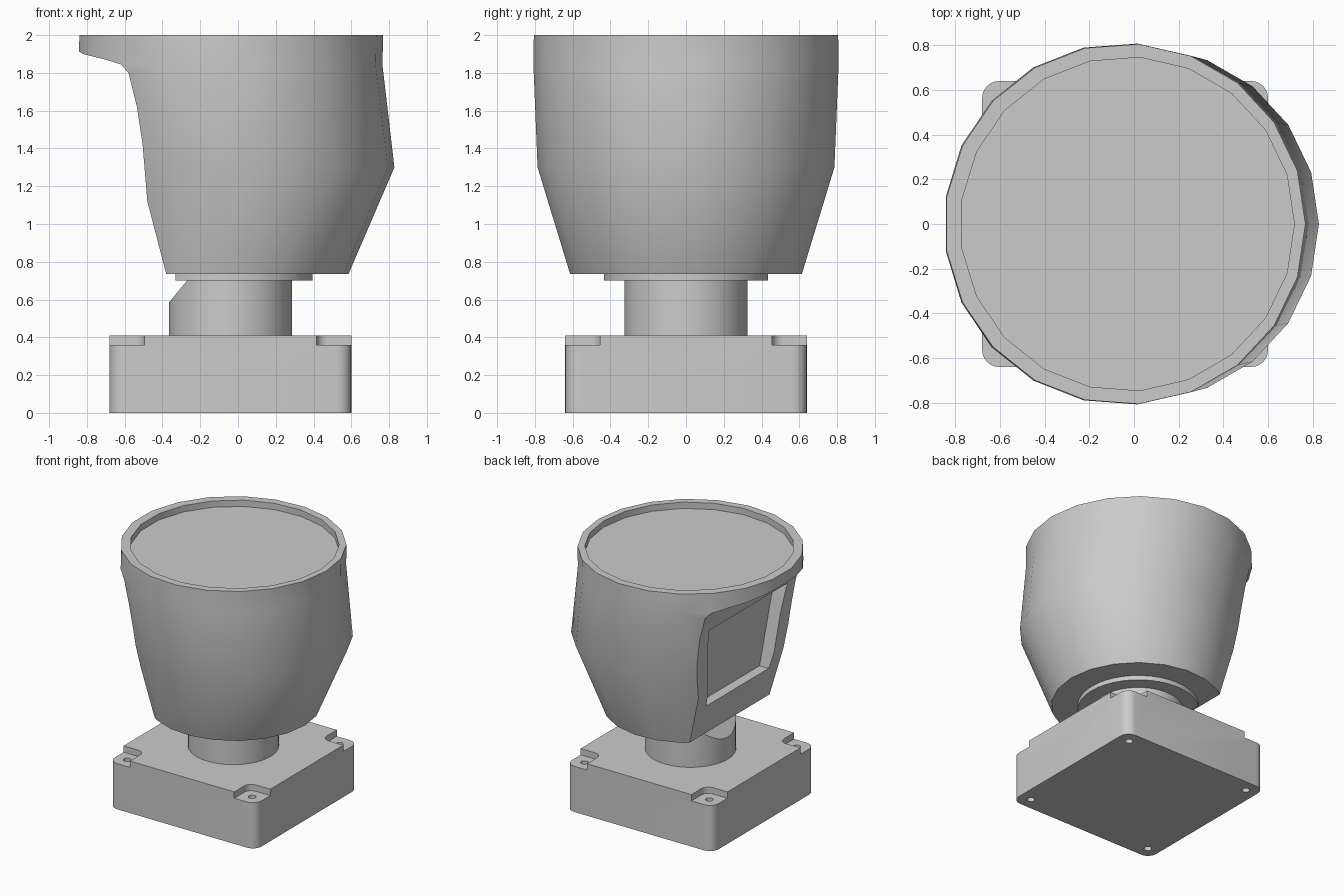
import bpy, bmesh
from math import sin, cos, pi

if "Cube" in bpy.data.objects:
    bpy.data.objects.remove(bpy.data.objects["Cube"])


def loft(name, rings):
    """Closed solid through rings holding equal numbers of 3D points."""
    bm = bmesh.new()
    vs = [[bm.verts.new(p) for p in r] for r in rings]
    n = len(vs[0])
    for a, b in zip(vs, vs[1:]):
        for i in range(n):
            j = (i + 1) % n
            bm.faces.new((a[i], a[j], b[j], b[i]))
    bm.faces.new(vs[0])
    bm.faces.new(vs[-1])
    bmesh.ops.recalc_face_normals(bm, faces=bm.faces)
    me = bpy.data.meshes.new(name)
    bm.to_mesh(me)
    bm.free()
    ob = bpy.data.objects.new(name, me)
    bpy.context.collection.objects.link(ob)
    return ob


def circle(cx, cy, z, r, n):
    return [(cx + r * cos(2 * pi * i / n), cy + r * sin(2 * pi * i / n), z) for i in range(n)]


def cylinder(name, cx, cy, z0, z1, r, n=40):
    return loft(name, [circle(cx, cy, z, r, n) for z in (z0, z1)])


def rounded_box(name, cx, cy, hx, hy, z0, z1, r, k=6):
    pts = []
    for q, (sx, sy) in enumerate([(1, 1), (-1, 1), (-1, -1), (1, -1)]):
        for i in range(k + 1):
            a = pi / 2 * (q + i / k)
            pts.append((cx + sx * (hx - r) + r * cos(a), cy + sy * (hy - r) + r * sin(a)))
    return loft(name, [[(x, y, z) for x, y in pts] for z in (z0, z1)])


def side_prism(name, profile):
    """Extrude an x-z profile along y."""
    return loft(name, [[(x, y, z) for x, z in profile] for y in (-1.2, 1.2)])


def activate(ob):
    bpy.ops.object.select_all(action='DESELECT')
    ob.select_set(True)
    bpy.context.view_layer.objects.active = ob


def cut(ob, cutter):
    cutter.hide_render = True
    m = ob.modifiers.new("cut", 'BOOLEAN')
    m.operation, m.solver, m.object = 'DIFFERENCE', 'EXACT', cutter
    activate(ob)
    bpy.ops.object.modifier_apply(modifier=m.name)
    bpy.data.objects.remove(cutter)


def smooth(ob):
    activate(ob)
    bpy.ops.object.shade_smooth_by_angle(angle=pi / 6)


# Square base with corner notches and screw holes
CX = -0.04
base = rounded_box("base", CX, 0, 0.64, 0.64, 0, 0.41, 0.075)
for sx in (-1, 1):
    for sy in (-1, 1):
        cut(base, rounded_box("notch_cutter", CX + sx * 0.605, sy * 0.605, 0.15, 0.15, 0.36, 0.5, 0.06))
        cut(base, cylinder("hole_cutter", CX + sx * 0.545, sy * 0.545, -0.1, 0.5, 0.028, 16))
smooth(base)

# Neck, bevelled on the window side
neck = cylinder("neck", CX, 0, 0.40, 0.705, 0.325)
cut(neck, side_prism("bevel_cutter", [(-0.45, 0.482), (-0.2535, 0.72), (-0.45, 0.72)]))
smooth(neck)

# Collar under the cup, trimmed flat
collar = cylinder("collar", CX, 0, 0.70, 0.74, 0.435)
cut(collar, side_prism("collar_cutter", [(-0.33, 0.6), (-0.33, 0.8), (-0.6, 0.8), (-0.6, 0.6)]))
smooth(collar)

# Faceted cup body with a slightly bulging front
N = 21
cup = loft("cup_body", [circle(c, 0, z, r, N) for c, z, r in [
    (-0.03, 0.735, 0.615), (0.04, 1.3, 0.788), (-0.045, 1.84, 0.81), (-0.04, 2.0, 0.808)]])

# Recess inside the top rim
cut(cup, cylinder("rim_cutter", -0.03, 0, 1.95, 2.1, 0.748, N))

# Cut-away side running up into an overhanging lip
cut(cup, side_prism("side_cutter", [
    (-0.37, 0.69), (-0.38, 0.735), (-0.48, 1.12), (-0.505, 1.42), (-0.535, 1.62), (-0.58, 1.80),
    (-0.62, 1.845), (-0.70, 1.87), (-0.82, 1.90), (-0.86, 1.925), (-1.3, 1.925), (-1.3, 0.69)]))

# Tapered window recess in the flat side
window = [(-0.40, 1.0), (0.40, 1.0), (0.50, 1.66), (-0.50, 1.66)]
floor_x = [-0.37, -0.37, -0.43, -0.43]
cut(cup, loft("window_cutter", [
    [(-0.8, y, z) for y, z in window],
    [(x, y * 0.97, z) for x, (y, z) in zip(floor_x, window)]]))
smooth(cup)
